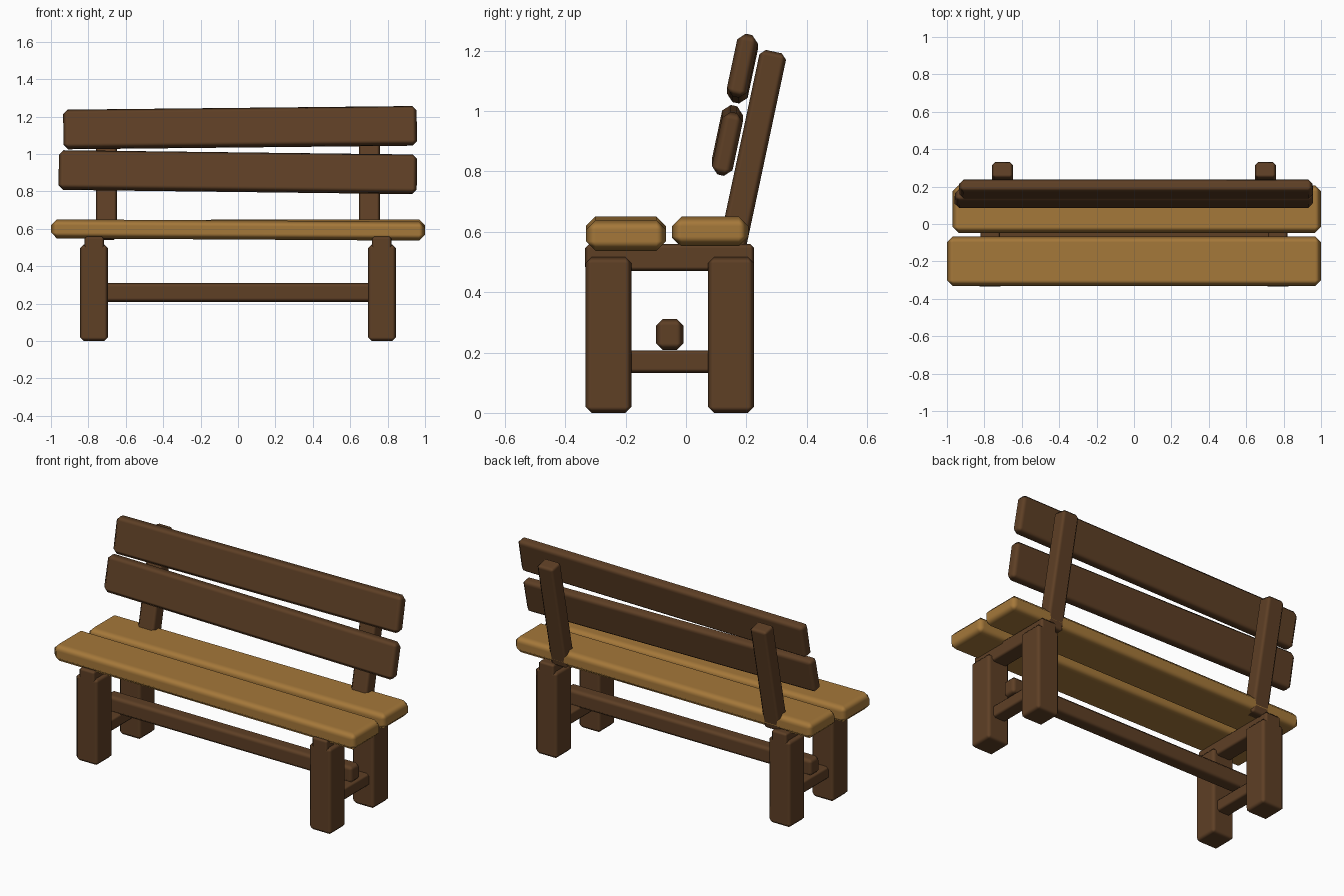
import bpy, bmesh
from math import radians

if "Cube" in bpy.data.objects:
    bpy.data.objects.remove(bpy.data.objects["Cube"])


def material(name, rgb):
    m = bpy.data.materials.new(name)
    m.diffuse_color = (*rgb, 1)
    m.use_nodes = True
    m.node_tree.nodes["Principled BSDF"].inputs["Base Color"].default_value = m.diffuse_color
    return m


DARK = material("dark brown wood", (0.112, 0.050, 0.0185))
LIGHT = material("light seat wood", (0.376, 0.188, 0.042))


def beam(name, centre, size, mat, chamfer, rot=(0, 0, 0)):
    """Chamfered wooden beam, softly shaded."""
    me = bpy.data.meshes.new(name)
    bm = bmesh.new()
    bmesh.ops.create_cube(bm, size=1)
    bmesh.ops.scale(bm, vec=size, verts=bm.verts)
    for f in bm.faces:
        f.smooth = True
    bm.to_mesh(me)
    bm.free()
    me.materials.append(mat)
    ob = bpy.data.objects.new(name, me)
    ob.location = centre
    ob.rotation_euler = [radians(a) for a in rot]
    bpy.context.collection.objects.link(ob)
    b = ob.modifiers.new("chamfer", 'BEVEL')
    b.width = chamfer
    b.segments = 1
    b.harden_normals = True
    return ob


# End frames, mirrored left and right
for side, s in (("left", -1), ("right", 1)):
    beam(f"front_leg_{side}", (s * 0.77, -0.257, 0.258), (0.15, 0.153, 0.516), DARK, 0.02)
    beam(f"back_leg_{side}", (s * 0.77, 0.149, 0.258), (0.15, 0.153, 0.516), DARK, 0.02)
    beam(f"seat_support_{side}", (s * 0.768, -0.054, 0.515), (0.105, 0.56, 0.09), DARK, 0.014)
    beam(f"lower_side_bar_{side}", (s * 0.768, -0.054, 0.17), (0.09, 0.42, 0.075), DARK, 0.014)
    beam(f"back_post_{side}", (s * 0.703, 0.222, 0.872), (0.113, 0.09, 0.665), DARK, 0.018, (-12, 0, 0))

# Long stretcher between the end frames
beam("stretcher", (0, -0.054, 0.26), (1.64, 0.09, 0.103), DARK, 0.022)

# Seat planks, slightly crooked
beam("seat_front", (0, -0.199, 0.594), (2.0, 0.266, 0.102), LIGHT, 0.032, (0, 0.35, 0))
beam("seat_back", (0.015, 0.08, 0.6), (1.97, 0.254, 0.098), LIGHT, 0.032, (0, -0.1, 0))

# Backrest planks, leaning and slightly crooked
beam("backrest_upper", (0.011, 0.187, 1.141), (1.89, 0.07, 0.212), DARK, 0.024, (-12, -0.6, 0))
beam("backrest_lower", (-0.001, 0.137, 0.903), (1.915, 0.07, 0.212), DARK, 0.024, (-12, 0.7, 0))
